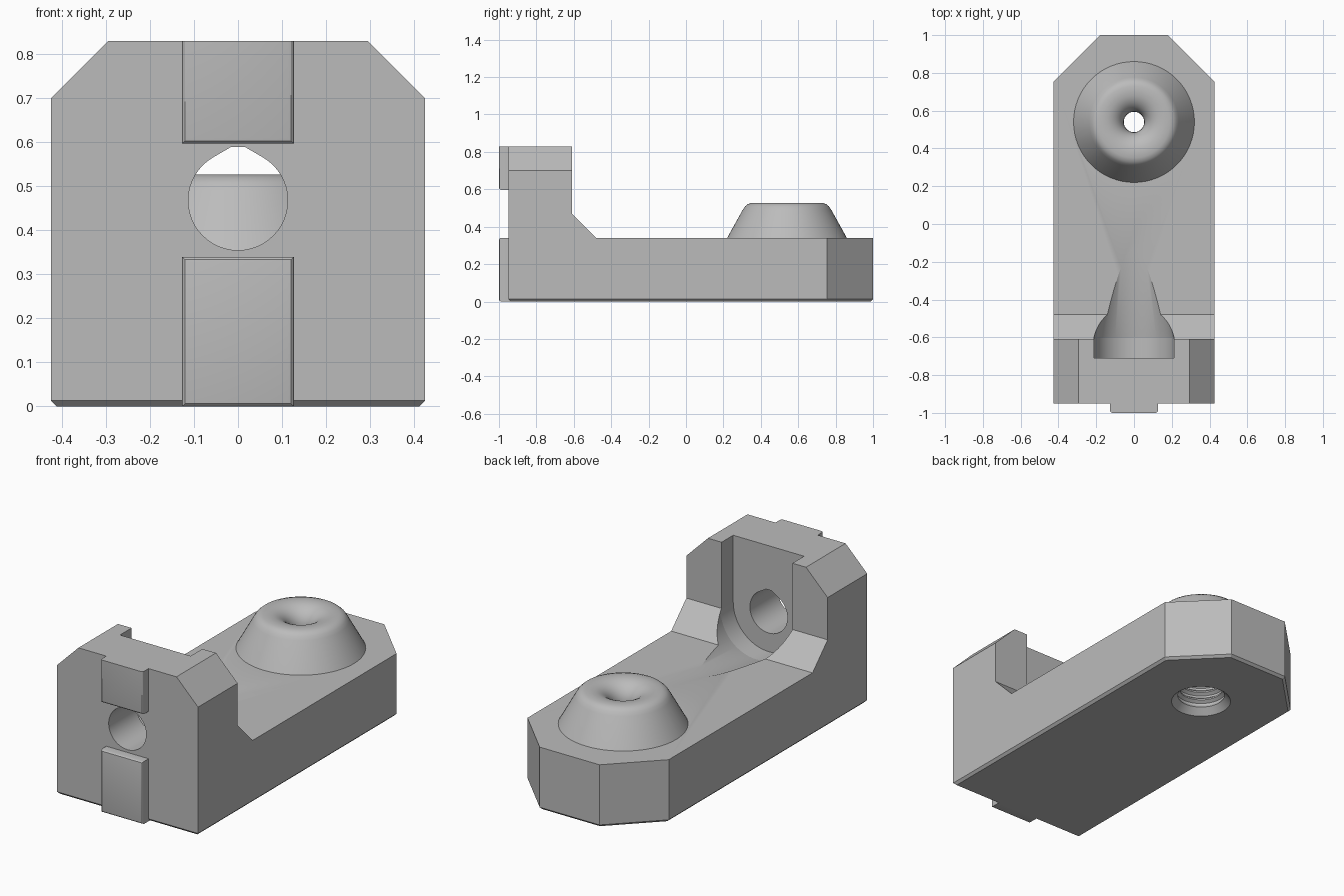
import bpy, bmesh
from math import pi, sin, cos, radians
from mathutils import Matrix, Vector

old = bpy.data.objects.get("Cube")
if old:
    bpy.data.objects.remove(old)

grey = bpy.data.materials.new("plain grey")
grey.use_nodes = True
colour = (0.5, 0.5, 0.5, 1)
grey.diffuse_color = colour
grey.node_tree.nodes["Principled BSDF"].inputs["Base Color"].default_value = colour


def finish(bm, name):
    bmesh.ops.recalc_face_normals(bm, faces=bm.faces[:])
    mesh = bpy.data.meshes.new(name)
    bm.to_mesh(mesh)
    bm.free()
    mesh.materials.append(grey)
    obj = bpy.data.objects.new(name, mesh)
    bpy.context.collection.objects.link(obj)
    return obj


def prism(name, outline, axis, lo, hi, bevel_rule=None, width=0.013, segments=1):
    """Extrude a flat outline along an axis; bevel the edges picked by a rule."""
    place = {"x": lambda u, v, w: (w, u, v),
             "y": lambda u, v, w: (u, w, v),
             "z": lambda u, v, w: (u, v, w)}[axis]
    bm = bmesh.new()
    a = [bm.verts.new(place(u, v, lo)) for u, v in outline]
    b = [bm.verts.new(place(u, v, hi)) for u, v in outline]
    bm.faces.new(a)
    bm.faces.new(b)
    for i in range(len(a)):
        j = (i + 1) % len(a)
        bm.faces.new((a[i], a[j], b[j], b[i]))
    bmesh.ops.recalc_face_normals(bm, faces=bm.faces[:])
    if bevel_rule:
        edges = [e for e in bm.edges if bevel_rule(e.verts[0].co, e.verts[1].co)]
        bmesh.ops.bevel(bm, geom=edges, offset=width, segments=segments,
                        profile=0.5, affect="EDGES")
    return finish(bm, name)


def lathe(name, profile, matrix, steps=64):
    """Spin a (radius, height) profile that starts and ends on the axis."""
    bm = bmesh.new()
    vs = [bm.verts.new((r, 0, h)) for r, h in profile]
    es = [bm.edges.new(p) for p in zip(vs, vs[1:])]
    bmesh.ops.spin(bm, geom=vs + es, axis=(0, 0, 1), cent=(0, 0, 0),
                   angle=2 * pi, steps=steps)
    bmesh.ops.remove_doubles(bm, verts=bm.verts[:], dist=0.0002)
    bm.transform(matrix)
    return finish(bm, name)


def combine(target, tool, operation):
    mod = target.modifiers.new(operation.lower(), "BOOLEAN")
    mod.operation, mod.solver, mod.object = operation, "EXACT", tool
    bpy.context.view_layer.objects.active = target
    bpy.ops.object.modifier_apply(modifier=mod.name)
    bpy.data.objects.remove(tool)


def rect(x, z0, z1):
    return [(-x, z0), (x, z0), (x, z1), (-x, z1)]


def arc(cx, cz, r, start, end, steps):
    return [(cx + r * cos(radians(start + (end - start) * i / steps)),
             cz + r * sin(radians(start + (end - start) * i / steps)))
            for i in range(steps + 1)]


# Base block with clipped rear corners and a chamfered bottom rim
plan = [(-0.425, -0.95), (0.425, -0.95), (0.425, 0.755),
        (0.18, 1), (-0.18, 1), (-0.425, 0.755)]
body = prism("bracket_body", plan, "z", 0, 0.83,
             lambda p, q: p.z < 0.001 and q.z < 0.001)

# Step down behind the upright wall, with its sloped foot
combine(body, prism("step_cutter", [(1.2, 0.34), (-0.48, 0.34), (-0.61, 0.47),
                                    (-0.61, 1), (1.2, 1)], "x", -1, 1), "DIFFERENCE")

# Clipped top corners of the upright
for s in (-1, 1):
    corner = [(s * 0.295, 0.83), (s * 0.425, 0.70), (s * 0.6, 0.525),
              (s * 0.6, 1), (s * 0.125, 1)]
    combine(body, prism("corner_cutter", corner, "y", -1.1, -0.5), "DIFFERENCE")


# Front guide ribs with rounded front edges
def front_edge(p, q, skip_top):
    return p.y < -0.99 and q.y < -0.99 and not (skip_top and min(p.z, q.z) > 0.82)


combine(body, prism("lower_rib", rect(0.127, 0, 0.34), "y", -1, -0.9,
                    lambda p, q: front_edge(p, q, False), 0.013, 3), "UNION")
combine(body, prism("upper_rib", rect(0.127, 0.597, 0.83), "y", -1, -0.9,
                    lambda p, q: front_edge(p, q, True), 0.013, 3), "UNION")

# Round-bottomed pocket, open at the top
pocket = arc(0, 0.467, 0.213, 180, 360, 32) + [(0.213, 1), (-0.213, 1)]
combine(body, prism("pocket_cutter", pocket, "y", -0.71, -0.6), "DIFFERENCE")

# Tapered channel running into the base
along_y = Matrix.Translation(Vector((0, 0, 0.467))) @ Matrix.Rotation(-pi / 2, 4, "X")
combine(body, lathe("channel_cutter", [(0, -0.64), (0.212, -0.64), (0.212, -0.60),
                                       (0.124, -0.12), (0, -0.12)], along_y), "DIFFERENCE")

# Teardrop hole through the upright
teardrop = arc(0, 0.468, 0.113, 120, 420, 40) + [(0.015, 0.59), (-0.015, 0.59)]
combine(body, prism("hole_cutter", teardrop, "y", -1.1, -0.65), "DIFFERENCE")

# Conical boss with a rounded rim
at_boss = Matrix.Translation(Vector((0, 0.54, 0)))
boss = [(0, 0.3), (0.32, 0.3), (0.32, 0.34), (0.237, 0.49), (0.225, 0.508),
        (0.211, 0.52), (0.19, 0.527), (0, 0.527)]
combine(body, lathe("boss", boss, at_boss), "UNION")

# Bore: countersink, threads, narrow throat and rounded funnel
bore = [(0, -0.05), (0.153, -0.05), (0.153, 0), (0.12, 0.035)]
for i in range(5):
    z = 0.05 + i * 0.045
    bore += [(0.13, z), (0.13, z + 0.012), (0.113, z + 0.024), (0.113, z + 0.032)]
bore += [(0.113, 0.29), (0.054, 0.35)]
bore += [(0.16 - 0.106 * cos(t), 0.43 + 0.097 * sin(t))
         for t in (pi / 2 * i / 8 for i in range(9))]
bore += [(0.16, 0.6), (0, 0.6)]
combine(body, lathe("bore_cutter", bore, at_boss), "DIFFERENCE")

# Smooth the round surfaces and keep the edges crisp
bpy.ops.object.select_all(action="DESELECT")
body.select_set(True)
bpy.context.view_layer.objects.active = body
bpy.ops.object.shade_smooth_by_angle(angle=radians(28))
